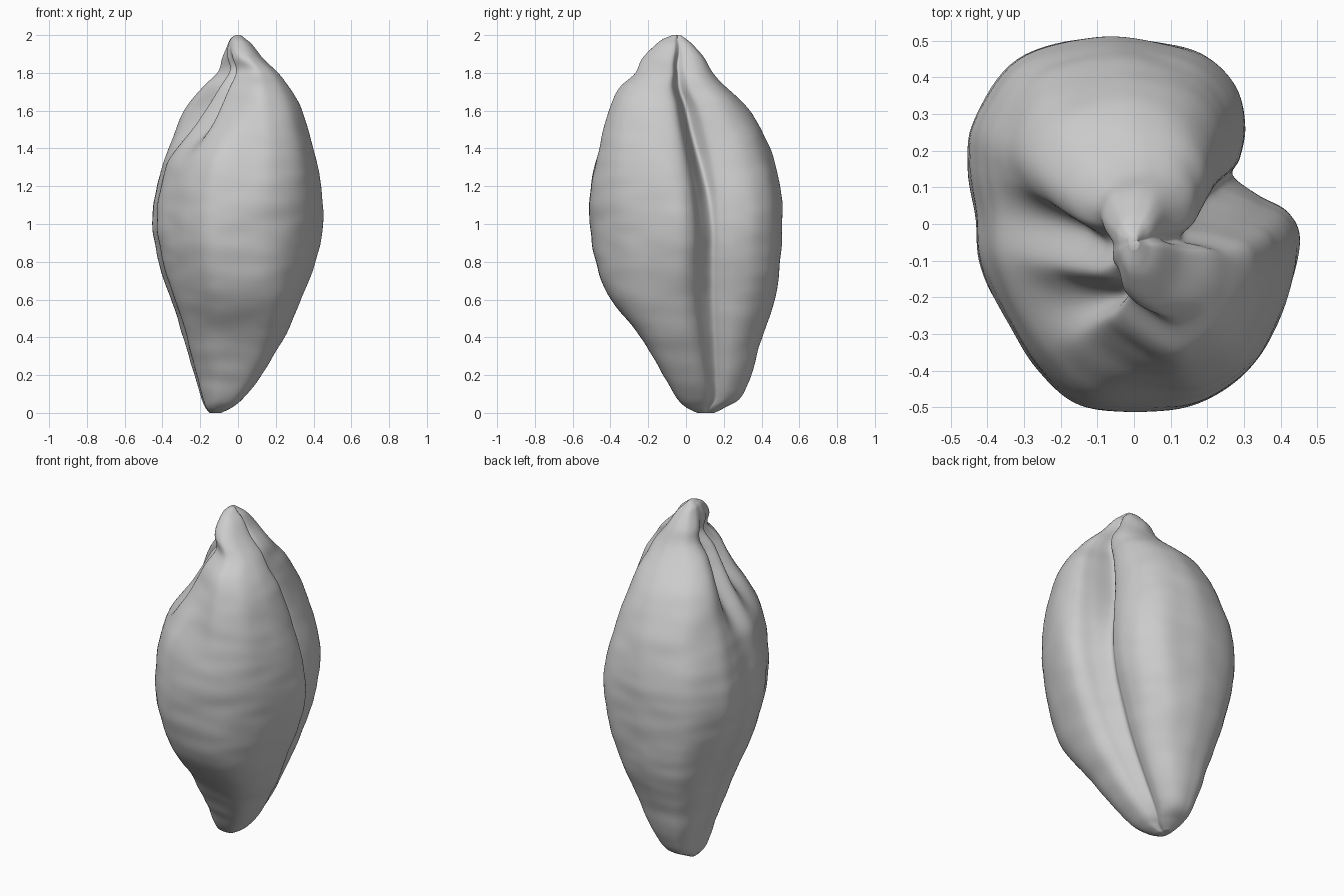
import bpy, bmesh
from mathutils import Vector, noise

cube = bpy.data.objects.get("Cube")
if cube:
    bpy.data.objects.remove(cube, do_unlink=True)


def smooth_path(points, steps, closed=False):
    """Catmull-Rom curve through points of any dimension."""
    pts = [Vector(p) for p in points]
    n = len(pts)
    pick = (lambda i: pts[i % n]) if closed else (lambda i: pts[max(0, min(n - 1, i))])
    path = []
    for i in range(n if closed else n - 1):
        a, b, c, d = (pick(i + k) for k in (-1, 0, 1, 2))
        for s in range(steps):
            t = s / steps
            path.append(b + (c - a) * (t / 2)
                        + (a * 2 - b * 5 + c * 4 - d) * (t * t / 2)
                        + (b * 3 - a - c * 3 + d) * (t ** 3 / 2))
    if not closed:
        path.append(pts[-1])
    return path


def unit_section(points):
    """Smooth closed outline scaled to run from -1 to 1 both ways."""
    path = smooth_path(points, 8, closed=True)
    spans = [(min(axis), max(axis)) for axis in zip(*path)]
    return [Vector([(2 * v - low - high) / (high - low)
                    for v, (low, high) in zip(p, spans)]) for p in path]


# Cross-sections, all starting at the back and passing the furrow on the +x side
# Lower section: boxy front lobe, broad shallow furrow
LOWER = unit_section([
    (-.1, .37), (-.03, .365), (.03, .34), (.075, .29), (.095, .235), (.085, .18),
    (.07, .145), (.105, .105), (.15, .07), (.175, .02), (.175, -.05), (.155, -.12),
    (.11, -.17), (.03, -.185), (-.08, -.175), (-.145, -.14), (-.195, -.085),
    (-.23, -.01), (-.235, .08), (-.25, .18), (-.24, .285), (-.185, .355)])

# Middle section: widest, with a wide step at the furrow
MIDDLE = unit_section([
    (-.1, .515), (.08, .5), (.2, .465), (.285, .375), (.31, .27), (.295, .185),
    (.275, .135), (.345, .08), (.425, .035), (.455, -.04), (.425, -.18), (.35, -.34),
    (.24, -.45), (.09, -.505), (-.13, -.505), (-.265, -.4), (-.36, -.25),
    (-.425, -.1), (-.435, .03), (-.455, .16), (-.44, .29), (-.32, .455)])

# Upper section: deep furrow, and two folds between the lobes on the -x side
UPPER = unit_section([
    (-.05, .355), (.06, .34), (.14, .3), (.19, .24), (.21, .17), (.2, .08),
    (.14, .01), (.25, -.02), (.32, -.05), (.34, -.12), (.33, -.22), (.28, -.33),
    (.2, -.39), (.12, -.41), (.02, -.365), (-.09, -.275), (-.05, -.19),
    (-.16, -.12), (-.13, 0), (-.25, .09), (-.28, .2), (-.21, .31)])

# Height, then x range and y range of the kernel at that height
LEVELS = [(0, -.15, -.09, .06, .15), (.03, -.175, -.03, .0, .21),
          (.08, -.195, .03, -.05, .29), (.2, -.23, .125, -.12, .345),
          (.4, -.29, .245, -.24, .4), (.6, -.355, .335, -.4, .47),
          (.8, -.42, .41, -.48, .5), (1, -.455, .45, -.51, .51),
          (1.2, -.43, .44, -.505, .5), (1.4, -.37, .4, -.465, .445),
          (1.6, -.285, .34, -.41, .34), (1.72, -.19, .275, -.35, .22),
          (1.8, -.11, .215, -.265, .14), (1.88, -.085, .13, -.23, .095),
          (1.95, -.055, .075, -.16, .035), (1.98, -.04, .04, -.12, 0),
          (2, -.015, .015, -.07, -.03)]


def ease(z, start, end):
    t = max(0, min(1, (z - start) / (end - start)))
    return t * t * (3 - 2 * t)


def section_at(z):
    """Outline at a height: the furrow deepens early, the folds start late."""
    rise, tip = ease(z, .2, .95), ease(z, 1.82, 1.96)
    furrow, folds = ease(z, .95, 1.6), ease(z, 1.3, 1.66)
    outline = []
    for a, b, c in zip(LOWER, MIDDLE, UPPER):
        side = ease(b.x, -.4, .4)
        top = (folds + (furrow - folds) * side) * (1 - tip)
        outline.append(a.lerp(b, rise).lerp(c, top))
    return outline


def wrinkle(p):
    """Shallow wrinkles running around the kernel."""
    fade = min(1, p.z / .2, (2 - p.z) / .2)
    ripples = noise.noise(Vector((p.x * 5, p.y * 5, p.z * 14)))
    lumps = noise.noise(p * 5)
    return fade * (.005 * ripples + .005 * lumps)


# Kernel body: rings lofted from bottom to tip
bm = bmesh.new()
rings = []
for z, x0, x1, y0, y1 in smooth_path(LEVELS, 9):
    ring = []
    middle = Vector(((x0 + x1) / 2, (y0 + y1) / 2, z))
    for s in section_at(z):
        p = middle + Vector((s.x * (x1 - x0) / 2, s.y * (y1 - y0) / 2, 0))
        ring.append(bm.verts.new(p + (middle - p).normalized() * wrinkle(p)))
    rings.append(ring)

count = len(MIDDLE)
for low, high in zip(rings, rings[1:]):
    for i in range(count):
        j = (i + 1) % count
        bm.faces.new((low[i], low[j], high[j], high[i]))
bm.faces.new(rings[0])
bm.faces.new(rings[-1])
for _ in range(2):
    bmesh.ops.smooth_vert(bm, verts=bm.verts, factor=.4,
                          use_axis_x=True, use_axis_y=True, use_axis_z=False)
bmesh.ops.recalc_face_normals(bm, faces=bm.faces)
for face in bm.faces:
    face.smooth = True

mesh = bpy.data.meshes.new("kernel")
bm.to_mesh(mesh)
bm.free()
kernel = bpy.data.objects.new("kernel", mesh)
bpy.context.collection.objects.link(kernel)

# Plain grey husk
husk = bpy.data.materials.new("husk_grey")
husk.use_nodes = True
colour = (.6, .6, .6, 1)
husk.diffuse_color = colour
husk.node_tree.nodes["Principled BSDF"].inputs["Base Color"].default_value = colour
mesh.materials.append(husk)
